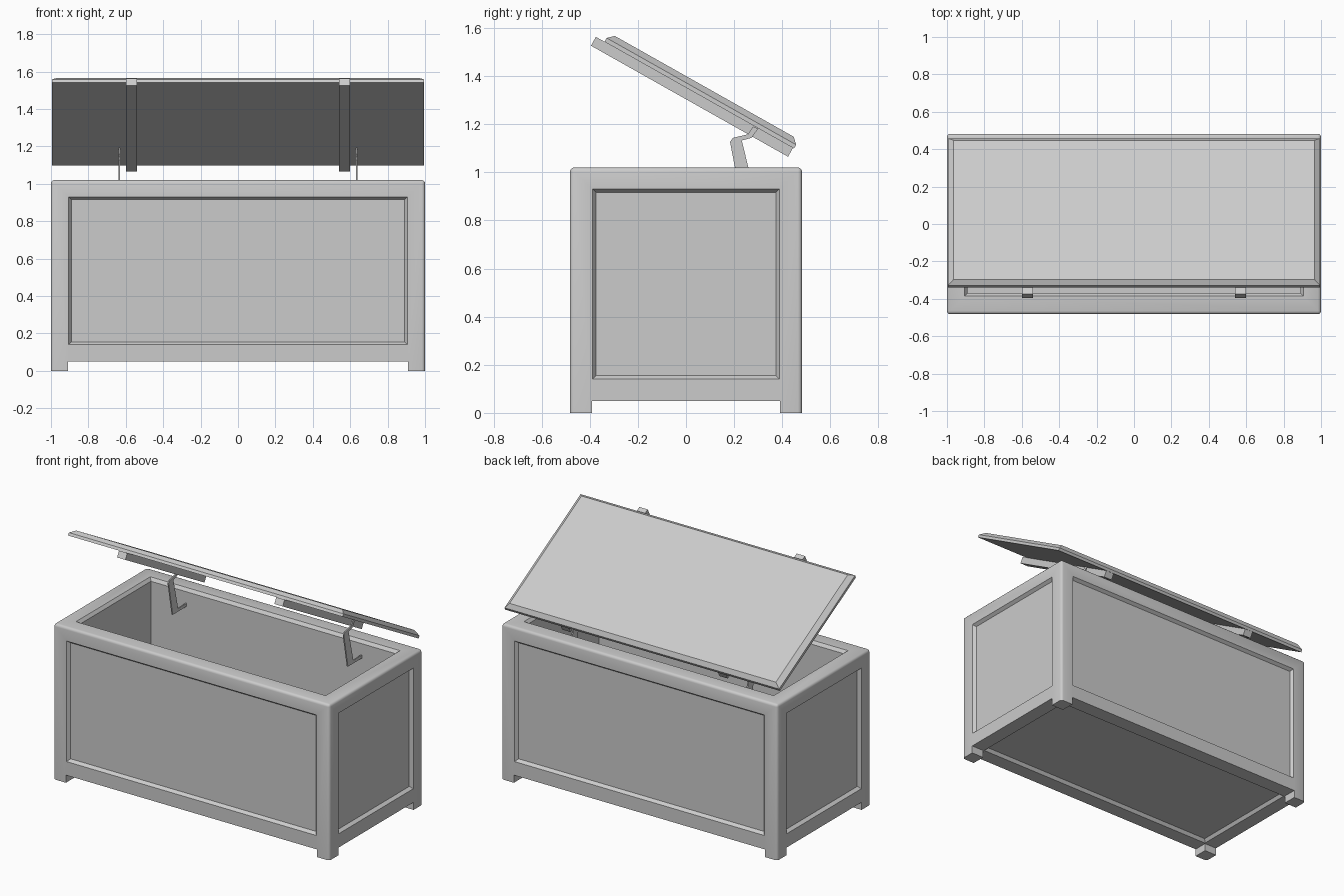
import bpy, bmesh
from math import radians
from mathutils import Matrix

if "Cube" in bpy.data.objects:
    bpy.data.objects.remove(bpy.data.objects["Cube"])


def add_object(name, bm, matrix=None):
    bmesh.ops.recalc_face_normals(bm, faces=bm.faces)
    mesh = bpy.data.meshes.new(name)
    if matrix:
        bm.transform(matrix)
    bm.to_mesh(mesh)
    bm.free()
    obj = bpy.data.objects.new(name, mesh)
    bpy.context.collection.objects.link(obj)
    return obj


def loft(rings):
    """Closed solid through rectangles given as (half width, half depth, z)."""
    bm = bmesh.new()
    loops = [[bm.verts.new((sx * w, sy * d, z))
              for sx, sy in ((-1, -1), (1, -1), (1, 1), (-1, 1))]
             for w, d, z in rings]
    for a, b in zip(loops, loops[1:]):
        for i in range(4):
            j = (i + 1) % 4
            bm.faces.new((a[i], a[j], b[j], b[i]))
    bm.faces.new(loops[0][::-1])
    bm.faces.new(loops[-1])
    bmesh.ops.recalc_face_normals(bm, faces=bm.faces)
    return bm


# Chest body: block with rounded upright and top edges
HX, HY, TOP = 1.0, 0.482, 1.02
bm = loft([(HX, HY, 0), (HX, HY, TOP)])
edges = [e for e in bm.edges if max(v.co.z for v in e.verts) > 0.5]
bmesh.ops.bevel(bm, geom=edges, offset=0.017, segments=3, profile=0.5,
                affect='EDGES')
body = add_object("chest_body", bm)

# Cutters: gaps between feet, base recess, storage space, side panels
cutters = [
    add_object("foot_gap_long", loft([(0.91, 1, -0.2), (0.91, 1, 0.05)])),
    add_object("foot_gap_short", loft([(1.5, 0.39, -0.2), (1.5, 0.39, 0.05)])),
    add_object("base_recess", loft([(0.905, 0.385, -0.1), (0.905, 0.385, 0.05),
                                    (0.89, 0.37, 0.07)])),
    add_object("storage_space", loft([(0.89, 0.37, 0.12), (0.89, 0.37, TOP - 0.02),
                                      (0.905, 0.385, TOP), (0.905, 0.385, 1.2)])),
]
for i in range(4):
    half, dist = ((0.905, HY), (0.388, HX))[i % 2]
    matrix = (Matrix.Translation((0, 0, 0.535)) @ Matrix.Rotation(radians(90 * i), 4, 'Z')
              @ Matrix.Translation((0, -dist, 0)) @ Matrix.Rotation(radians(-90), 4, 'X'))
    cutters.append(add_object("panel_recess", loft([
        (half, 0.395, -0.1), (half, 0.395, 0), (half - 0.015, 0.38, 0.02)]), matrix))

for cutter in cutters:
    mod = body.modifiers.new(cutter.name, 'BOOLEAN')
    mod.operation = 'DIFFERENCE'
    mod.solver = 'EXACT'
    mod.object = cutter
dg = bpy.context.evaluated_depsgraph_get()
carved = bpy.data.meshes.new_from_object(body.evaluated_get(dg))
body.modifiers.clear()
body.data = carved
for cutter in cutters:
    bpy.data.objects.remove(cutter)

bpy.context.view_layer.objects.active = body
body.select_set(True)
bpy.ops.object.shade_smooth_by_angle(angle=radians(32))

# Open lid with chamfered top, tilted about the x axis
tilt = Matrix.Translation((0, -0.395, 1.526)) @ Matrix.Rotation(radians(-29.4), 4, 'X')
add_object("lid", loft([(0.995, 0.452, 0.042), (0.995, 0.452, 0.060), (0.965, 0.427, 0.084)]),
           tilt @ Matrix.Translation((0, 0.493, 0)))

# Battens under the lid and bent metal stays
STAY = [(0.225, 0.905), (0.183, 1.127), (0.195, 1.143), (0.258, 1.158),
        (0.279, 1.19), (0.300, 1.181), (0.272, 1.143), (0.232, 1.132),
        (0.282, 0.925), (0.372, 0.925), (0.372, 0.905)]
for side, sx in (("left", -1), ("right", 1)):
    add_object("lid_batten_" + side, loft([(0.03, 0.47, 0), (0.03, 0.47, 0.042)]),
               tilt @ Matrix.Translation((sx * 0.57, 0.47, 0)))
    bm = bmesh.new()
    face = bm.faces.new([bm.verts.new((sx * 0.635 - 0.004, y, z)) for y, z in STAY])
    ext = bmesh.ops.extrude_face_region(bm, geom=[face], use_keep_orig=True)
    bmesh.ops.translate(bm, vec=(0.008, 0, 0),
                        verts=[g for g in ext["geom"] if isinstance(g, bmesh.types.BMVert)])
    add_object("lid_stay_" + side, bm)
